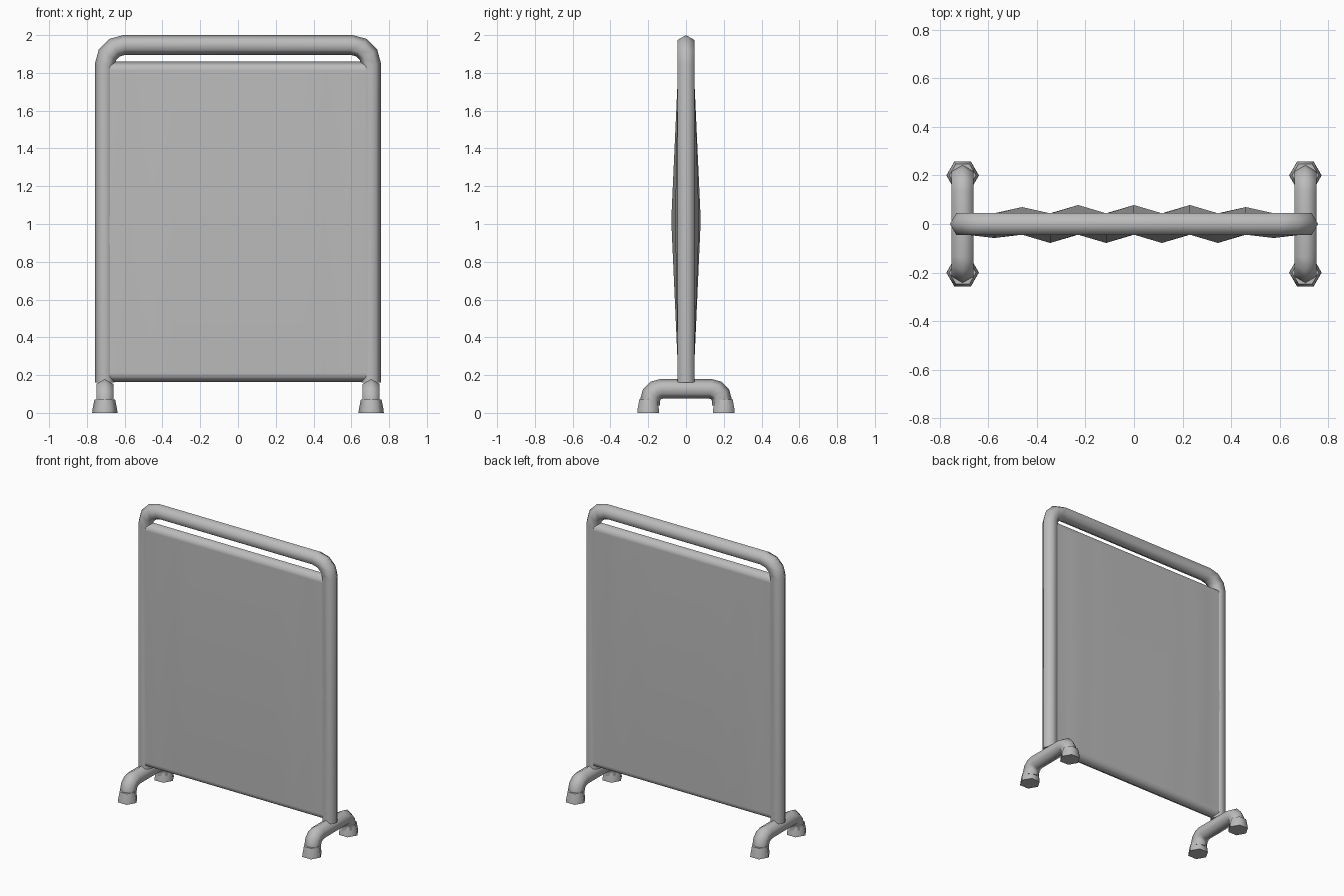
import bpy
import bmesh
from math import cos, sin, pi
from mathutils import Vector

if "Cube" in bpy.data.objects:
    bpy.data.objects.remove(bpy.data.objects["Cube"], do_unlink=True)

grey = bpy.data.materials.new("plain grey")
grey.use_nodes = True
grey.diffuse_color = (0.5, 0.5, 0.5, 1)
grey.node_tree.nodes["Principled BSDF"].inputs["Base Color"].default_value = (0.5, 0.5, 0.5, 1)

X, Y = Vector((1, 0, 0)), Vector((0, 1, 0))
SIDES = 6
TUBE = 0.052
POST_X = 0.705


def finish(name, bm, angle=65):
    bmesh.ops.recalc_face_normals(bm, faces=bm.faces)
    mesh = bpy.data.meshes.new(name)
    bm.to_mesh(mesh)
    bm.free()
    obj = bpy.data.objects.new(name, mesh)
    bpy.context.collection.objects.link(obj)
    mesh.materials.append(grey)
    bpy.ops.object.select_all(action="DESELECT")
    obj.select_set(True)
    bpy.context.view_layer.objects.active = obj
    bpy.ops.object.shade_smooth_by_angle(angle=angle * pi / 180)
    return obj


def tube(name, path, side, radii):
    """Sweep a six-sided section along a flat path; side is the path plane's normal."""
    pts = [Vector(p) for p in path]
    bm = bmesh.new()
    rings = []
    for i, p in enumerate(pts):
        before = (p - pts[i - 1]).normalized() if i else None
        after = (pts[i + 1] - p).normalized() if i < len(pts) - 1 else None
        t = ((before or after) + (after or before)).normalized()
        mitre = 1 / t.dot(after or before)
        n = t.cross(side)
        r = radii[i] if isinstance(radii, list) else radii
        rings.append([bm.verts.new(p + n * r * mitre * cos(a) + side * r * sin(a))
                      for a in (2 * pi * k / SIDES for k in range(SIDES))])
    for a, b in zip(rings, rings[1:]):
        for k in range(SIDES):
            m = (k + 1) % SIDES
            bm.faces.new((a[k], a[m], b[m], b[k]))
    bm.faces.new(rings[0])
    bm.faces.new(rings[-1])
    return finish(name, bm)


def half_arch(half, top, radius, bottom, steps=3):
    """Points (across, height) from the foot of one side up round its bend."""
    pts = [(half, bottom)]
    for k in range(steps + 1):
        a = k / steps * pi / 2
        pts.append((half - radius + radius * cos(a), top - radius + radius * sin(a)))
    return pts


def arch(*args):
    side = half_arch(*args)
    return side + [(-u, z) for u, z in reversed(side)]


# Bent tube frame
tube("frame", [(u, 0, z) for u, z in arch(POST_X, 1.948, 0.105, 0.16)], Y, TUBE)

# Rods holding the cloth
for name, z in (("top_rod", 1.811), ("bottom_rod", 0.212)):
    tube(name, [(-POST_X, 0, z), (POST_X, 0, z)], Y, 0.048)

# Pleated cloth on both sides, fullest at mid height
COLS, STEP = 6, 0.115
for name, sign in (("front_cloth", -1), ("back_cloth", 1)):
    bm = bmesh.new()
    rows = []
    for z, full in ((0.212, 0), (1.02, 1), (1.811, 0)):
        row = []
        for i in range(-COLS, COLS + 1):
            ridge = (i % 2 == 0) == (sign > 0) and abs(i) < COLS
            depth = 0.036 * min(1, (COLS - abs(i)) / 3 + 0.1) if ridge else 0.002
            row.append(bm.verts.new((i * STEP, sign * (0.042 + full * depth), z)))
        rows.append(row)
    for a, b in zip(rows, rows[1:]):
        for k in range(2 * COLS):
            quad = (a[k], a[k + 1], b[k + 1], b[k])
            bm.faces.new(quad if sign < 0 else quad[::-1])
    finish(name, bm)

# Legs with flared rubber feet
for side, x in (("left", POST_X), ("right", -POST_X)):
    tube(side + "_leg", [(x, u, z) for u, z in arch(0.19, 0.127, 0.06, 0.04)], X, TUBE)
    for end, y in (("front", -0.2), ("back", 0.2)):
        tube(f"{end}_{side}_foot", [(x, y, 0), (x, y, 0.02), (x, y, 0.07)], Y,
             [0.067, 0.065, 0.055])
